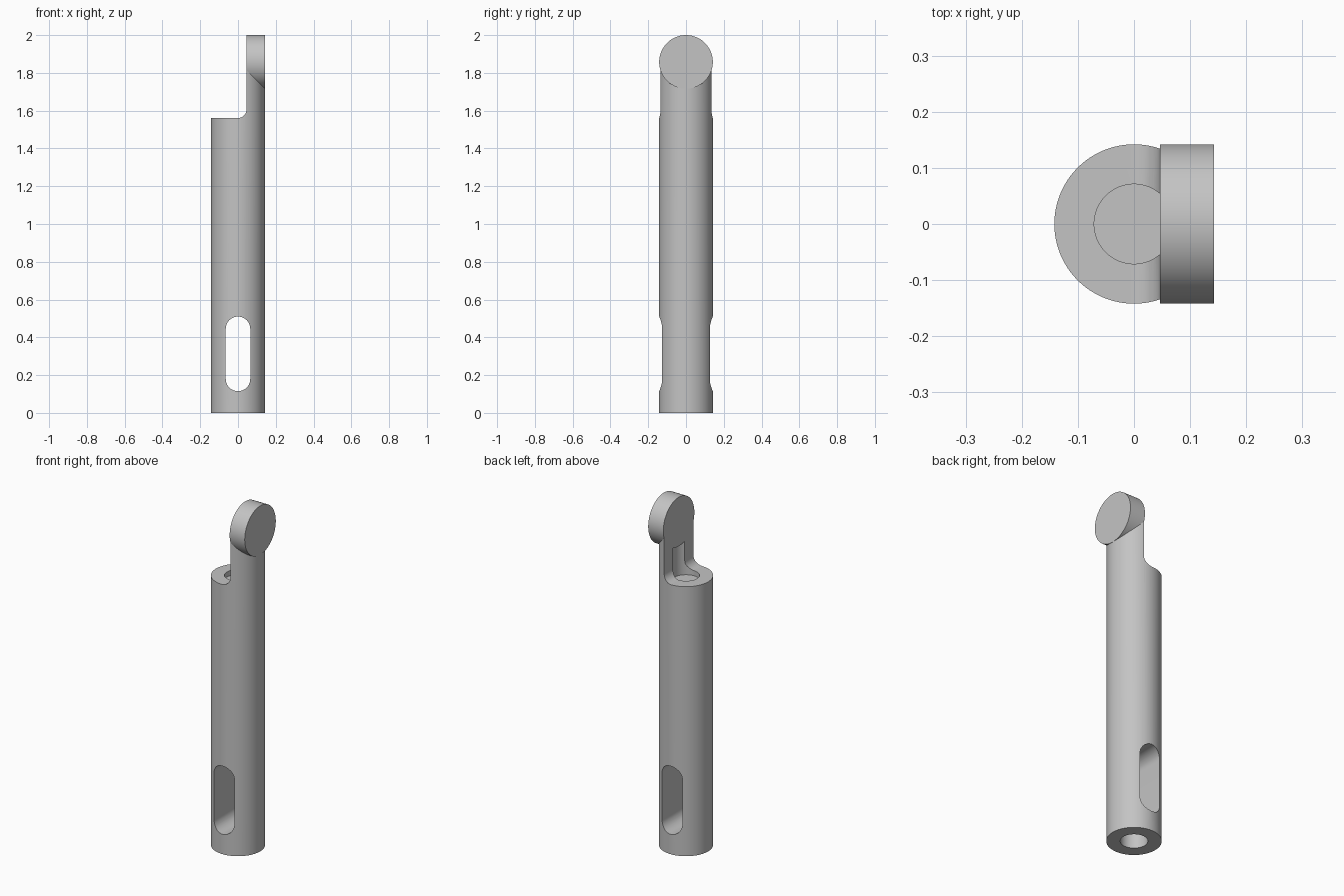
import bpy, bmesh
from math import pi, sin, cos, radians
from mathutils import Matrix, Vector

R = 0.142          # outer radius
BORE = 0.071       # bore radius
TAB_X = 0.046      # inner face of the tab
RIM_Z = 1.56       # top of the full tube
HEAD_Z = 2 - R     # centre of the round head

cube = bpy.data.objects.get("Cube")
if cube:
    bpy.data.objects.remove(cube, do_unlink=True)

steel = bpy.data.materials.new("plain grey")
steel.use_nodes = True
grey = (0.55, 0.55, 0.55, 1)
steel.diffuse_color = grey
steel.node_tree.nodes["Principled BSDF"].inputs["Base Color"].default_value = grey


def finish(name, bm):
    bmesh.ops.recalc_face_normals(bm, faces=bm.faces)
    mesh = bpy.data.meshes.new(name)
    bm.to_mesh(mesh)
    bm.free()
    mesh.materials.append(steel)
    obj = bpy.data.objects.new(name, mesh)
    bpy.context.collection.objects.link(obj)
    return obj


def cylinder(name, radius, start, end, along_x=False):
    bm = bmesh.new()
    bmesh.ops.create_cone(bm, cap_ends=True, segments=96, radius1=radius,
                          radius2=radius, depth=(end - start).length)
    turn = Matrix.Rotation(pi / 2, 4, 'Y') if along_x else Matrix()
    bm.transform(Matrix.Translation((start + end) / 2) @ turn)
    return finish(name, bm)


def prism(name, outline):
    """Extrude an x-z outline through the whole depth in y."""
    bm = bmesh.new()
    face = bm.faces.new([bm.verts.new((x, -0.3, z)) for x, z in outline])
    new = bmesh.ops.extrude_face_region(bm, geom=[face])["geom"]
    verts = [v for v in new if isinstance(v, bmesh.types.BMVert)]
    bmesh.ops.translate(bm, verts=verts, vec=(0, 0.6, 0))
    return finish(name, bm)


def arc(cx, cz, radius, a, b, steps=20):
    angles = [radians(a + (b - a) * i / steps) for i in range(steps + 1)]
    return [(cx + radius * cos(t), cz + radius * sin(t)) for t in angles]


def combine(target, tool, operation):
    mod = target.modifiers.new(operation, 'BOOLEAN')
    mod.operation = operation
    mod.solver = 'EXACT'
    mod.object = tool
    bpy.context.view_layer.objects.active = target
    bpy.ops.object.modifier_apply(modifier=mod.name)
    bpy.data.objects.remove(tool, do_unlink=True)


# Round shaft with a blind bore at each end
shaft = cylinder("slotted_shaft", R, Vector((0, 0, 0)), Vector((0, 0, HEAD_Z)))
for low, high in ((-0.1, 0.1), (1.53, 1.95)):
    bore = cylinder("bore", BORE, Vector((0, 0, low)), Vector((0, 0, high)))
    combine(shaft, bore, 'DIFFERENCE')

# Round head set sideways on the tab
head = cylinder("head", R, Vector((0, 0, HEAD_Z)), Vector((R + 0.0005, 0, HEAD_Z)), True)
combine(shaft, head, 'UNION')

# Step beside the tab, with a fillet in its corner
fillet = 0.05
step = [(-0.3, 2.2), (-0.3, RIM_Z)]
step += arc(TAB_X - fillet, RIM_Z + fillet, fillet, -90, 0, 12)
step += [(TAB_X, 2.2)]
combine(shaft, prism("step", step), 'DIFFERENCE')

# Long slot through the lower shaft
slot_r = 0.065
slot = arc(0, 0.51 - slot_r, slot_r, 0, 180) + arc(0, 0.115 + slot_r, slot_r, 180, 360)
combine(shaft, prism("slot", slot), 'DIFFERENCE')

# Smooth curved walls, sharp rims
bpy.ops.object.select_all(action='DESELECT')
shaft.select_set(True)
bpy.context.view_layer.objects.active = shaft
bpy.ops.object.shade_smooth_by_angle(angle=radians(25))
